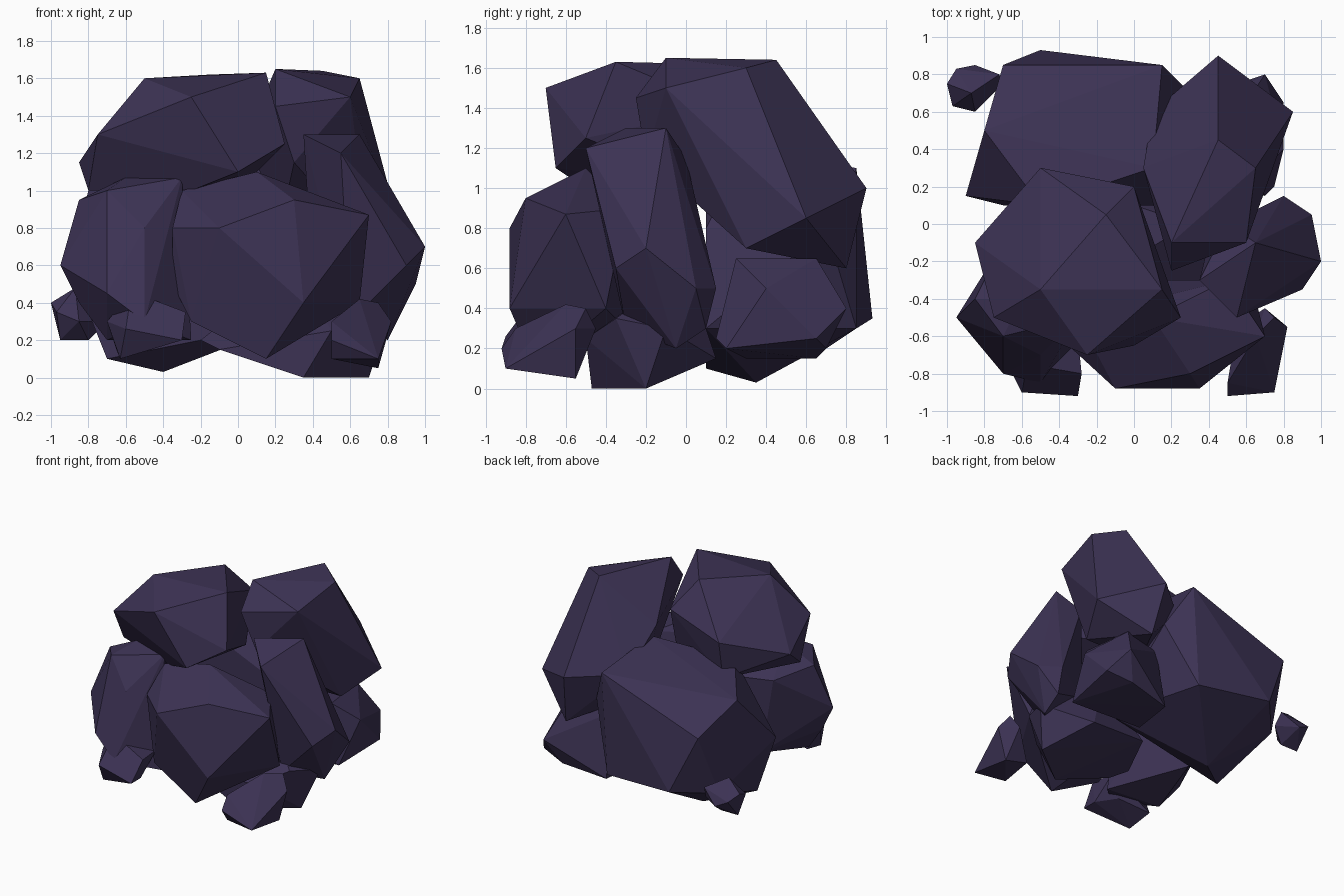
import bpy
import bmesh
import math
from mathutils import Vector

default_cube = bpy.data.objects.get("Cube")
if default_cube:
    bpy.data.objects.remove(default_cube, do_unlink=True)

# One dark violet stone colour for the whole pile
stone = bpy.data.materials.new("dark_violet_stone")
stone.use_nodes = True
stone_colour = (.045, .032, .088, 1)
stone.diffuse_color = stone_colour
shader = next(node for node in stone.node_tree.nodes if node.type == "BSDF_PRINCIPLED")
shader.inputs["Base Color"].default_value = stone_colour
shader.inputs["Roughness"].default_value = .9


def rock(name, crown, waist, foot):
    """Wrap a faceted convex boulder around its crown, waist and foot corners."""
    bm = bmesh.new()
    for corner in crown + waist + foot:
        bm.verts.new(Vector(corner))
    hull = bmesh.ops.convex_hull(bm, input=bm.verts[:])
    unused = {item for item in hull["geom_interior"] + hull["geom_unused"]
              if isinstance(item, bmesh.types.BMVert)}
    bmesh.ops.delete(bm, geom=list(unused), context="VERTS")

    # Merge nearly coplanar triangles into broad facets
    bmesh.ops.dissolve_limit(bm, angle_limit=math.radians(4),
                             verts=bm.verts[:], edges=bm.edges[:])
    bmesh.ops.recalc_face_normals(bm, faces=bm.faces[:])
    mesh = bpy.data.meshes.new(name)
    bm.to_mesh(mesh)
    bm.free()
    mesh.materials.append(stone)
    boulder = bpy.data.objects.new(name, mesh)
    bpy.context.collection.objects.link(boulder)
    return boulder


# Boulders on top of the pile
rock("top_front_boulder",
     crown=[(-.25, -.7, 1.5), (-.5, -.35, 1.6), (.15, -.35, 1.63), (-.15, .05, 1.62)],
     waist=[(-.75, -.5, 1.3), (.25, -.5, 1.25), (-.85, -.1, 1.15),
            (-.5, .3, 1.3), (0, .2, 1.4)],
     foot=[(0, -.65, 1.1), (-.25, -.5, 1), (-.8, -.3, 1), (0, .1, 1), (-.5, .25, 1)])

rock("top_back_boulder",
     crown=[(.2, -.1, 1.65), (.6, -.1, 1.5), (.2, -.25, 1.45),
            (.45, .45, 1.64), (.65, .3, 1.6)],
     waist=[(.05, .3, 1.3), (.3, -.2, 1.15), (.85, .6, .85), (.45, .9, 1)],
     foot=[(.7, .3, .7), (.5, .8, .6), (.1, .6, 1), (.2, .3, .7)])

# Large boulders around the sides
rock("large_back_boulder",
     crown=[(.15, .85, 1.1), (.1, .3, 1.2), (-.5, .1, 1.1), (-.8, .5, 1)],
     waist=[(-.7, .85, .8), (.3, .7, .8), (-.9, .15, .6), (.2, .1, .8)],
     foot=[(-.5, .93, .35), (.1, .85, .3), (-.75, .65, .3),
           (-.4, .35, .03), (-.7, .1, .1), (.3, .1, .3)])

rock("left_boulder",
     crown=[(-.7, -.6, 1), (-.3, -.5, 1.07), (-.6, -.4, 1.07), (-.85, -.4, .95)],
     waist=[(-.95, -.5, .6), (-.5, -.7, .8), (-.7, -.1, .9), (-.4, 0, .9)],
     foot=[(-.7, -.8, .45), (-.5, -.85, .3), (-.85, -.5, .4),
           (-.7, -.55, .2), (-.6, -.1, .3), (-.25, -.6, .2)])

rock("front_boulder",
     crown=[(.1, -.5, 1.1), (-.3, -.5, 1), (.3, -.8, .95), (.5, -.3, .9)],
     waist=[(.7, -.6, .87), (-.1, -.88, .8), (-.35, -.65, .8), (-.35, -.6, .5)],
     foot=[(.35, -.88, .4), (.65, -.4, .4), (-.25, -.7, .3),
           (.15, -.75, .1), (0, -.3, .3)])

rock("tall_right_boulder",
     crown=[(.35, -.3, 1.3), (.65, -.1, 1.3), (.55, -.5, 1.2), (.5, 0, 1.15)],
     waist=[(1, -.2, .7), (.9, -.35, .6), (.95, .05, .5), (.8, .15, .5)],
     foot=[(.8, -.05, .2), (.8, .1, .3), (.6, -.3, .3), (.4, -.1, .5)])

rock("back_right_boulder",
     crown=[(.65, .25, .65), (.6, .65, .65), (.25, .55, .65)],
     waist=[(.8, .4, .5), (.7, .8, .4), (.2, .3, .5)],
     foot=[(.8, .65, .25), (.7, .15, .25), (.75, .2, .2),
           (.6, .7, .2), (.2, .3, .15), (.25, .65, .15)])

rock("base_boulder",
     crown=[(.3, 0, .6), (.7, -.35, .35), (.8, -.1, .3)],
     waist=[(.5, -.5, .25), (-.2, -.3, .2), (0, .1, .2)],
     foot=[(.35, -.47, 0), (.7, -.2, 0), (-.1, -.4, .15), (.5, .15, .15)])

# Small stones around the foot
rock("front_left_stone",
     crown=[(-.57, -.75, .46), (-.28, -.8, .35), (-.3, -.6, .35)],
     waist=[(-.6, -.9, .26), (-.3, -.92, .2), (-.7, -.7, .3)],
     foot=[(-.63, -.8, .1), (-.3, -.8, .2), (-.65, -.6, .15), (-.4, -.65, .2)])

rock("front_right_stone",
     crown=[(.65, -.6, .42), (.75, -.5, .4), (.5, -.85, .3)],
     waist=[(.5, -.92, .2), (.82, -.55, .3), (.7, -.45, .3)],
     foot=[(.75, -.9, .1), (.5, -.85, .1), (.75, -.55, .05), (.55, -.55, .1)])

rock("back_left_stone",
     crown=[(-.87, .7, .48), (-1, .75, .4), (-.72, .8, .4)],
     waist=[(-.95, .83, .35), (-.85, .85, .3), (-.97, .63, .35)],
     foot=[(-.85, .6, .3), (-.95, .7, .2), (-.8, .7, .2), (-.7, .75, .3)])
